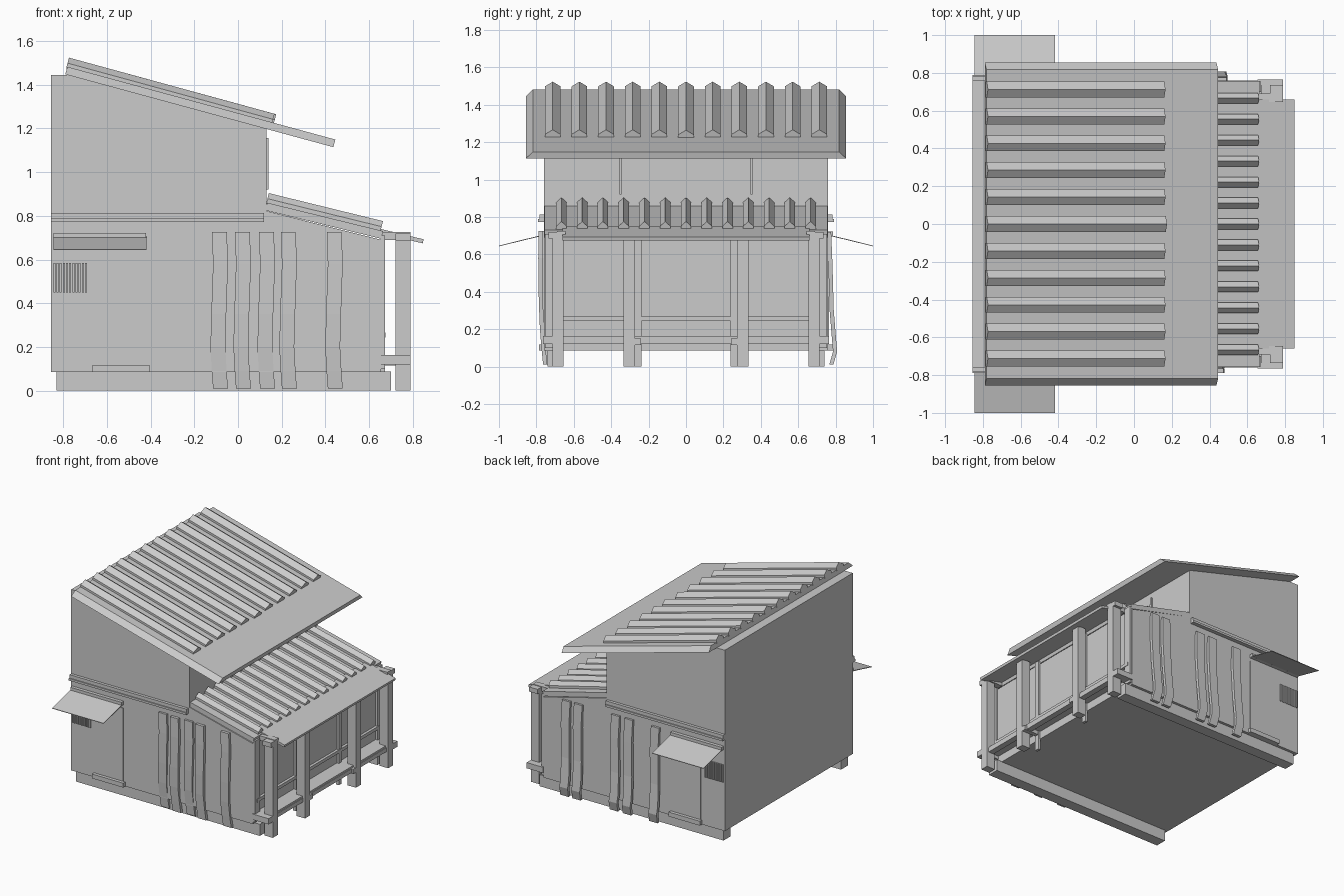
import bpy, math
from mathutils import Vector


def loft(name, rings):
    """Solid through a list of equal-sized closed rings."""
    n = len(rings[0])
    verts = [v for r in rings for v in r]
    faces = [tuple(range(n)), tuple(range(len(verts) - n, len(verts)))]
    for k in range(len(rings) - 1):
        for i in range(n):
            j = (i + 1) % n
            faces.append((k * n + i, k * n + j, (k + 1) * n + j, (k + 1) * n + i))
    me = bpy.data.meshes.new(name)
    me.from_pydata(verts, [], faces)
    ob = bpy.data.objects.new(name, me)
    bpy.context.collection.objects.link(ob)
    import bmesh
    bm = bmesh.new()
    bm.from_mesh(me)
    bmesh.ops.recalc_face_normals(bm, faces=bm.faces)
    bm.to_mesh(me)
    bm.free()
    return ob


def box(name, x0, x1, y0, y1, z0, z1):
    ring = lambda z: [(x0, y0, z), (x1, y0, z), (x1, y1, z), (x0, y1, z)]
    return loft(name, [ring(z0), ring(z1)])


def extrude_y(name, profile, y0, y1):
    return loft(name, [[(x, y, z) for x, z in profile] for y in (y0, y1)])


def slope(name, section, a, b):
    """Sweep a (y, height) section down a roof slope from a to b in xz."""
    a, b = Vector(a), Vector(b)
    d = (b - a).normalized()
    n = Vector((-d.y, d.x))
    return loft(name, [[(p.x + n.x * h, y, p.y + n.y * h) for y, h in section]
                       for p in (a, b)])


def rib(name, y, half, a, b):
    slope(name, [(y - half, -0.005), (y + half, -0.005), (y + half, 0.02),
                 (y, 0.046), (y - half, 0.02)], a, b)


# Main house volume with stepped roofline
extrude_y("house_walls", [(-0.855, 0.085), (0.655, 0.085), (0.655, 0.69), (0.13, 0.822),
                          (0.13, 1.2), (-0.78, 1.445), (-0.855, 1.445)], -0.76, 0.76)

# Upper roof sheet and ridged battens
slope("upper_roof", [(-0.855, 0), (0.855, 0), (0.818, 0.036), (-0.818, 0.036)],
      (-0.79, 1.447), (0.436, 1.114))
for i in range(-5, 6):
    end = (0.155, 1.222) if i else (0.163, 1.22)
    rib("upper_roof_rib", i * 0.1425, 0.042, (-0.785, 1.479), end)

# Lower porch roof
slope("lower_roof", [(-0.757, 0), (0.757, 0), (0.757, 0.036), (-0.757, 0.036)],
      (0.125, 0.825), (0.655, 0.695))
slope("porch_eave", [(-0.66, 0), (0.66, 0), (0.66, 0.019), (-0.66, 0.019)],
      (0.6, 0.733), (0.845, 0.674))
for i in range(-6, 7):
    rib("lower_roof_rib", i * 0.111, 0.028, (0.13, 0.859), (0.652, 0.731))

# Clerestory vent slats above the porch roof
for i in range(24):
    y = -0.335 + i * 0.67 / 23
    box("upper_vent_slat", 0.128, 0.138, y - 0.006, y + 0.006, 0.975, 1.105)
for s in (-1, 1):
    box("upper_vent_jamb", 0.128, 0.14, s * 0.35 - 0.005, s * 0.35 + 0.005, 0.92, 1.155)

# Porch floor, rails and middle posts
box("porch_floor", 0.65, 0.77, -0.72, 0.72, 0.145, 0.163)
box("porch_floor_beam", 0.73, 0.775, -0.74, 0.74, 0.12, 0.15)
box("wall_rail", 0.65, 0.675, -0.735, 0.735, 0.243, 0.267)
for s in (-1, 1):
    def ybox(name, x0, x1, y0, y1, z0, z1):
        box(name, x0, x1, min(s * y0, s * y1), max(s * y0, s * y1), z0, z1)

    ybox("corner_post", 0.72, 0.79, 0.655, 0.715, 0, 0.71)
    ybox("middle_post", 0.72, 0.79, 0.272, 0.333, 0, 0.695)
    ybox("rear_post", 0.65, 0.672, 0.238, 0.272, 0.0, 0.71)
    ybox("rear_corner_post", 0.65, 0.672, 0.70, 0.755, 0.1, 0.71)
    ybox("floor_joist_end", 0.655, 0.79, 0.69, 0.765, 0.12, 0.163)
    ybox("middle_joist", 0.655, 0.79, 0.24, 0.272, 0.115, 0.15)
    ybox("eave_cleat", 0.66, 0.79, 0.645, 0.69, 0.69, 0.725)
    ybox("eave_cleat_cap", 0.72, 0.79, 0.69, 0.735, 0.685, 0.72)

    # Foundation beam and horizontal trim boards
    ybox("foundation_beam", -0.83, 0.70, 0.655, 0.74, 0, 0.087)
    ybox("trim_board", -0.855, 0.12, 0.755, 0.79, 0.772, 0.788)
    ybox("trim_board_upper", -0.855, 0.12, 0.755, 0.782, 0.788, 0.813)

    # Door, step, and slatted side vent
    ybox("door", -0.655, -0.42, 0.755, 0.764, 0.12, 0.67)
    ybox("door_step", -0.665, -0.405, 0.755, 0.785, 0.085, 0.118)
    for i in range(11):
        x = -0.84 + i * 0.0145
        ybox("side_vent_slat", x - 0.0045, x + 0.0045, 0.755, 0.768, 0.45, 0.583)

    # Awning header and thin sheet
    ybox("awning_header", -0.845, -0.42, 0.755, 0.785, 0.695, 0.722)
    loft("awning_sheet", [[(x, s * 0.765, 0.700), (x, s * 1.0, 0.643),
                           (x, s * 1.0, 0.647), (x, s * 0.765, 0.705)]
                          for x in (-0.845, -0.418)])

# Warped planks leaning on each side: (x shift, outer |y|, z)
front_path = [(-0.005, 0.788, 0.725), (0.0, 0.79, 0.58), (-0.008, 0.787, 0.35),
              (-0.012, 0.781, 0.2), (-0.006, 0.772, 0.09), (0.0, 0.764, 0.01)]
back_path = [(-0.005, 0.776, 0.72), (0.0, 0.783, 0.55), (-0.008, 0.79, 0.3),
             (-0.012, 0.803, 0.14), (-0.006, 0.808, 0.08), (0.0, 0.788, 0.01)]


def plank(x, s, path, inset):
    w, t = 0.034, 0.022
    loft("leaning_plank", [[(x + dx - w, s * (y - inset), z), (x + dx + w, s * (y - inset), z),
                            (x + dx + w, s * (y - inset - t), z),
                            (x + dx - w, s * (y - inset - t), z)] for dx, y, z in path])


for x, inset in ((0.445, 0), (0.235, 0), (0.135, 0.012), (0.025, 0), (-0.08, 0.012)):
    plank(x, -1, front_path, inset)
for x in (0.46, 0.36, 0.05, -0.06, -0.28):
    plank(x, 1, back_path, 0)
